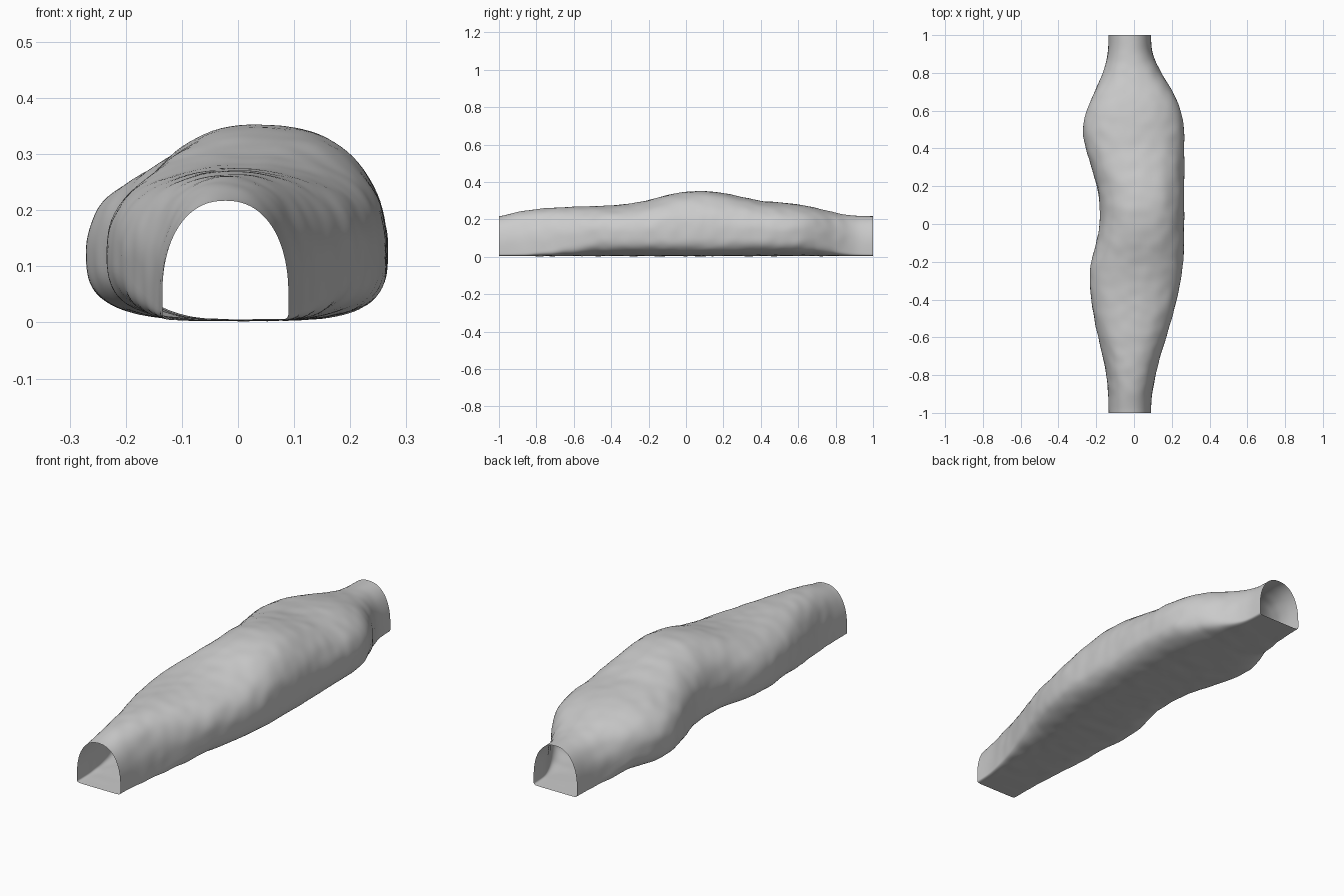
import bpy, bmesh, math
from mathutils import Vector, noise

if "Cube" in bpy.data.objects:
    bpy.data.objects.remove(bpy.data.objects["Cube"])

# Stations every 0.1 along y from -1 to 1: left wall, right wall, roof height
LEFT = [-.135, -.137, -.147, -.166, -.19, -.21, -.226, -.235, -.226, -.2, -.182,
        -.182, -.196, -.226, -.255, -.27, -.25, -.208, -.165, -.14, -.135]
RIGHT = [.09, .096, .115, .14, .17, .2, .226, .246, .26, .265, .265,
         .265, .265, .266, .266, .264, .247, .204, .145, .1, .09]
ROOF = [.217, .24, .255, .264, .268, .271, .275, .285, .304, .33, .348,
        .352, .34, .32, .3, .289, .28, .26, .236, .22, .217]


def sample(t, y):
    """Smooth Catmull-Rom lookup in a station table."""
    f = (y + 1) * 10
    i = min(int(f), 19)
    u = f - i
    a, b, c, d = t[max(i - 1, 0)], t[i], t[i + 1], t[min(i + 2, 20)]
    return b + .5 * u * (c - a + u * (2*a - 5*b + 4*c - d + u * (3*(b - c) + d - a)))


def spow(v, p):
    return math.copysign(abs(v) ** p, v)


def section(y, count):
    """Domed upper half over a flat floor whose corners round out as it widens."""
    l, r, h = sample(LEFT, y), sample(RIGHT, y), sample(ROOF, y)
    cx, hw = (l + r) / 2, (r - l) / 2
    bulge = max(0, min(1, (hw - .112) / .1))
    zw = .045 + .085 * bulge
    low = 12 / (1 + 2.6 * bulge)
    pts = []
    for k in range(count):
        a = 2 * math.pi * k / count
        c, s = math.cos(a), math.sin(a)
        n = 2.25 if s >= 0 else low
        x = cx + hw * spow(c, 2 / n)
        z = zw + ((h - zw) if s >= 0 else (zw - .004)) * spow(s, 2 / n)
        pts.append(Vector((x, y, z)))
    return pts


# Cave tunnel: open-ended loft with a slightly uneven rock surface
RINGS, SIDES = 140, 88
bm = bmesh.new()
rings = []
for j in range(RINGS + 1):
    y = -1 + 2 * j / RINGS
    fade = min(1, (1 - abs(y)) * 6)
    ring = []
    for p in section(y, SIDES):
        w = noise.noise(p * 16) * .003 * fade
        out = Vector((p.x, 0, p.z - .13)).normalized()
        p += out * w
        p.z = max(p.z, 0)
        ring.append(bm.verts.new(p))
    rings.append(ring)
for a, b in zip(rings, rings[1:]):
    for k in range(SIDES):
        m = (k + 1) % SIDES
        bm.faces.new((a[k], a[m], b[m], b[k]))
bmesh.ops.recalc_face_normals(bm, faces=bm.faces)
mesh = bpy.data.meshes.new("cave_tunnel")
bm.to_mesh(mesh)
bm.free()
tunnel = bpy.data.objects.new("cave_tunnel", mesh)
bpy.context.collection.objects.link(tunnel)
bpy.context.view_layer.objects.active = tunnel
tunnel.select_set(True)
bpy.ops.object.shade_smooth_by_angle(angle=math.radians(40))
